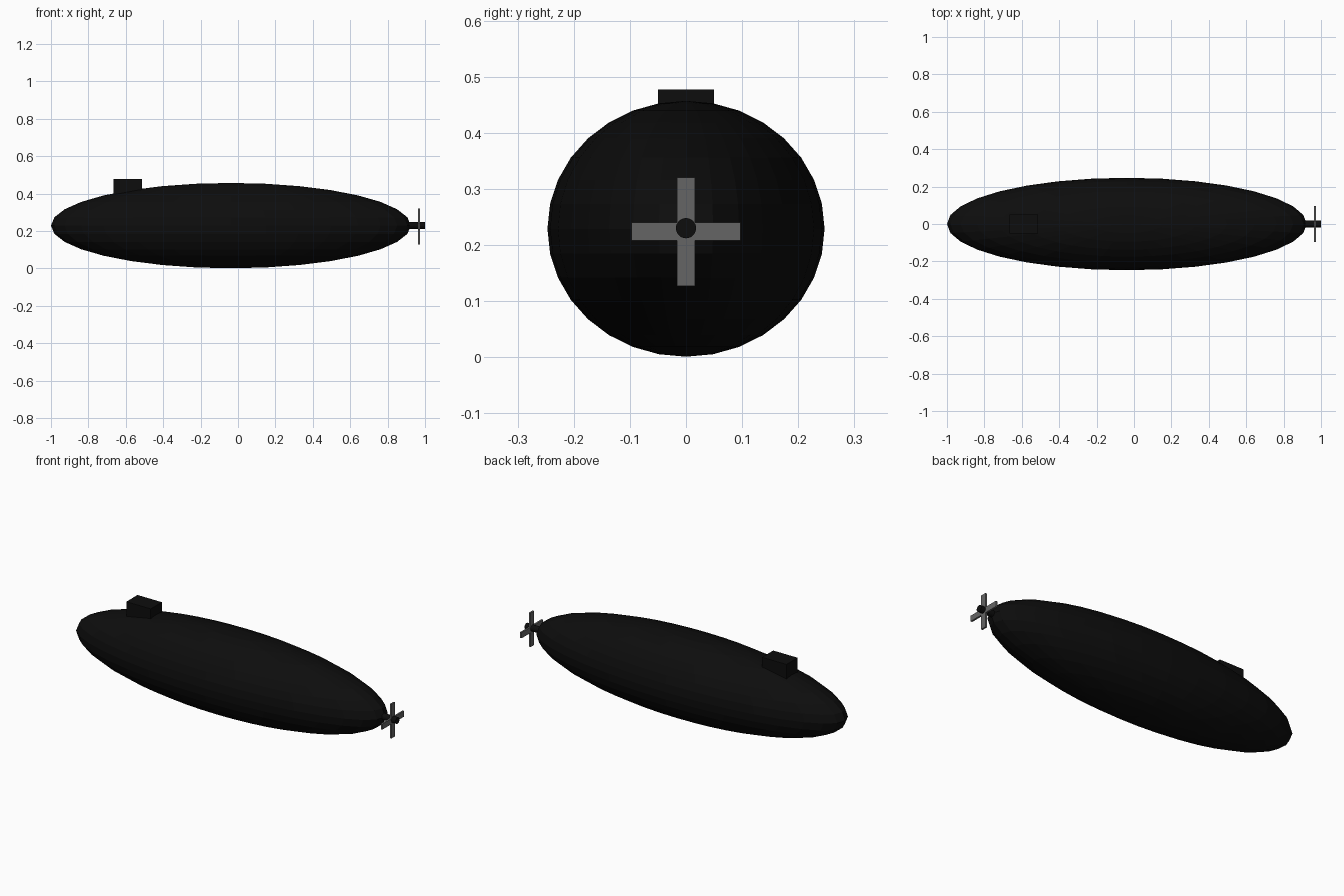
import bpy
import math

if "Cube" in bpy.data.objects:
    bpy.data.objects.remove(bpy.data.objects["Cube"])


def material(name, value):
    m = bpy.data.materials.new(name)
    m.diffuse_color = (value, value, value, 1)
    m.use_nodes = True
    m.node_tree.nodes["Principled BSDF"].inputs["Base Color"].default_value = m.diffuse_color
    return m


black = material("black_paint", 0.004)
grey = material("grey_metal", 0.13)


def finish(name, mat):
    ob = bpy.context.object
    ob.name = name
    ob.data.materials.append(mat)
    return ob


def box(name, lo, hi, mat):
    centre = [(a + b) / 2 for a, b in zip(lo, hi)]
    bpy.ops.mesh.primitive_cube_add(size=1, location=centre)
    ob = finish(name, mat)
    ob.scale = [b - a for a, b in zip(lo, hi)]
    return ob


# Faceted ellipsoid hull
bpy.ops.mesh.primitive_uv_sphere_add(segments=32, ring_count=16, radius=1,
                                     location=(-0.038, 0, 0.229))
hull = finish("hull", black)
hull.scale = (0.962, 0.247, 0.228)

# Conning tower, sunk into the hull
box("tower", (-0.665, -0.05, 0.375), (-0.512, 0.05, 0.477), black)

# Propeller shaft
bpy.ops.mesh.primitive_cylinder_add(vertices=32, radius=0.018, depth=0.14,
                                    location=(0.93, 0, 0.23),
                                    rotation=(0, math.pi / 2, 0))
finish("propeller_shaft", black)

# Crossed propeller blades
box("vertical_blade", (0.963, -0.016, 0.127), (0.973, 0.016, 0.320), grey)
box("horizontal_blade", (0.963, -0.097, 0.208), (0.973, 0.097, 0.240), grey)
